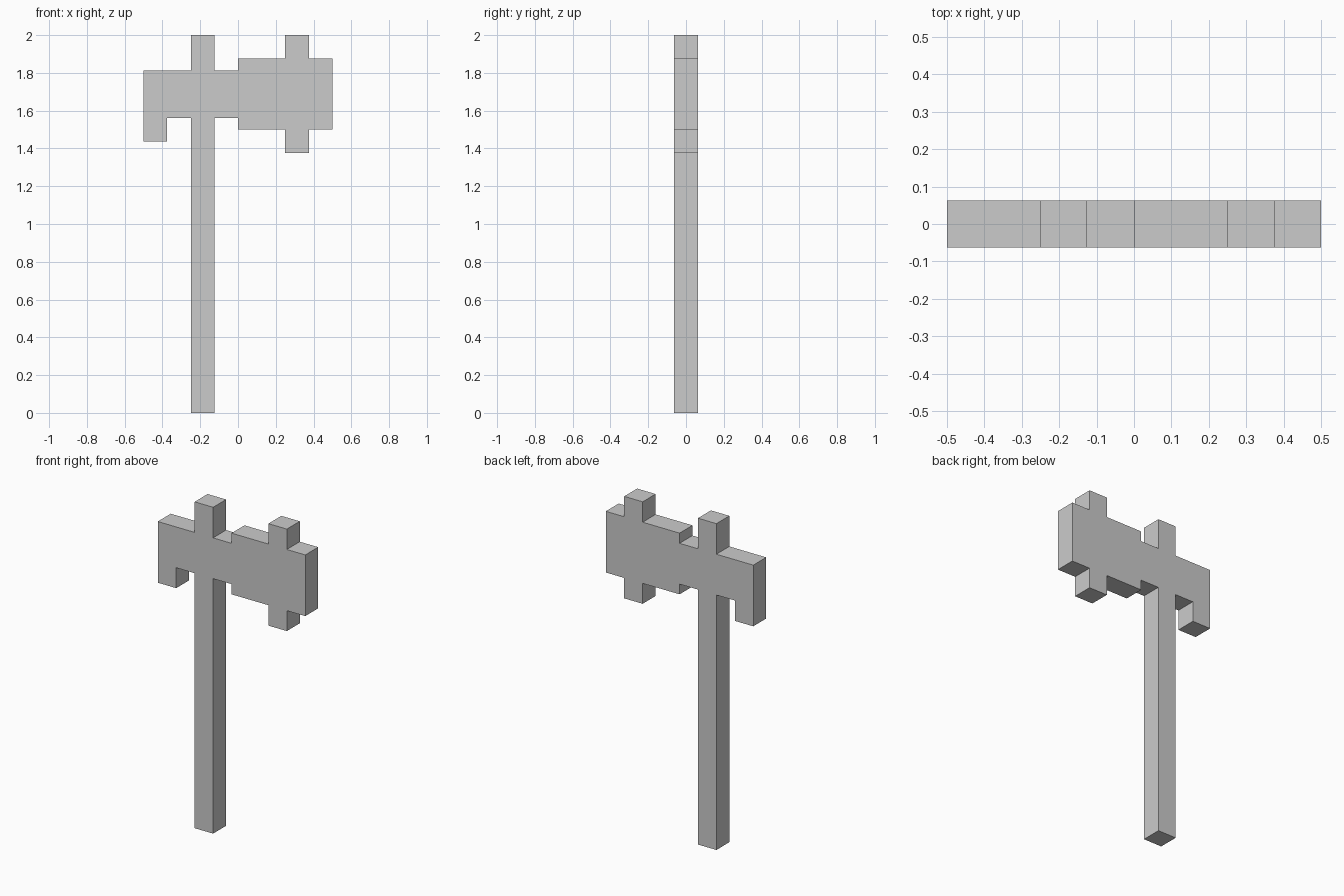
import bpy, bmesh

if "Cube" in bpy.data.objects:
    bpy.data.objects.remove(bpy.data.objects["Cube"])

U = 1 / 16        # the model sits on a sixteenth-unit block grid
HALF_DEPTH = U    # constant thickness of two grid units


def extruded_profile(name, outline):
    """Extrude an x-z outline (grid units, counter-clockwise from front) along y."""
    bm = bmesh.new()
    face = bm.faces.new([bm.verts.new((x * U, -HALF_DEPTH, z * U)) for x, z in outline])
    result = bmesh.ops.extrude_face_region(bm, geom=[face], use_keep_orig=True)
    back = [v for v in result["geom"] if isinstance(v, bmesh.types.BMVert)]
    bmesh.ops.translate(bm, verts=back, vec=(0, 2 * HALF_DEPTH, 0))
    bmesh.ops.recalc_face_normals(bm, faces=bm.faces)
    mesh = bpy.data.meshes.new(name)
    bm.to_mesh(mesh)
    bm.free()
    obj = bpy.data.objects.new(name, mesh)
    bpy.context.collection.objects.link(obj)
    return obj


# Outline runs counter-clockwise so the whole axe is one seamless solid
handle_foot = [(-4, 0), (-2, 0)]
blade_underside = [(-2, 25), (0, 25), (0, 24), (4, 24), (4, 22), (6, 22), (6, 24), (8, 24)]
blade_top = [(8, 30), (6, 30), (6, 32), (4, 32), (4, 30), (0, 30), (0, 29), (-2, 29)]
handle_tip = [(-2, 32), (-4, 32), (-4, 29)]
rear_hook = [(-8, 29), (-8, 23), (-6, 23), (-6, 25), (-4, 25)]

extruded_profile("battle_axe", handle_foot + blade_underside + blade_top + handle_tip + rear_hook)
